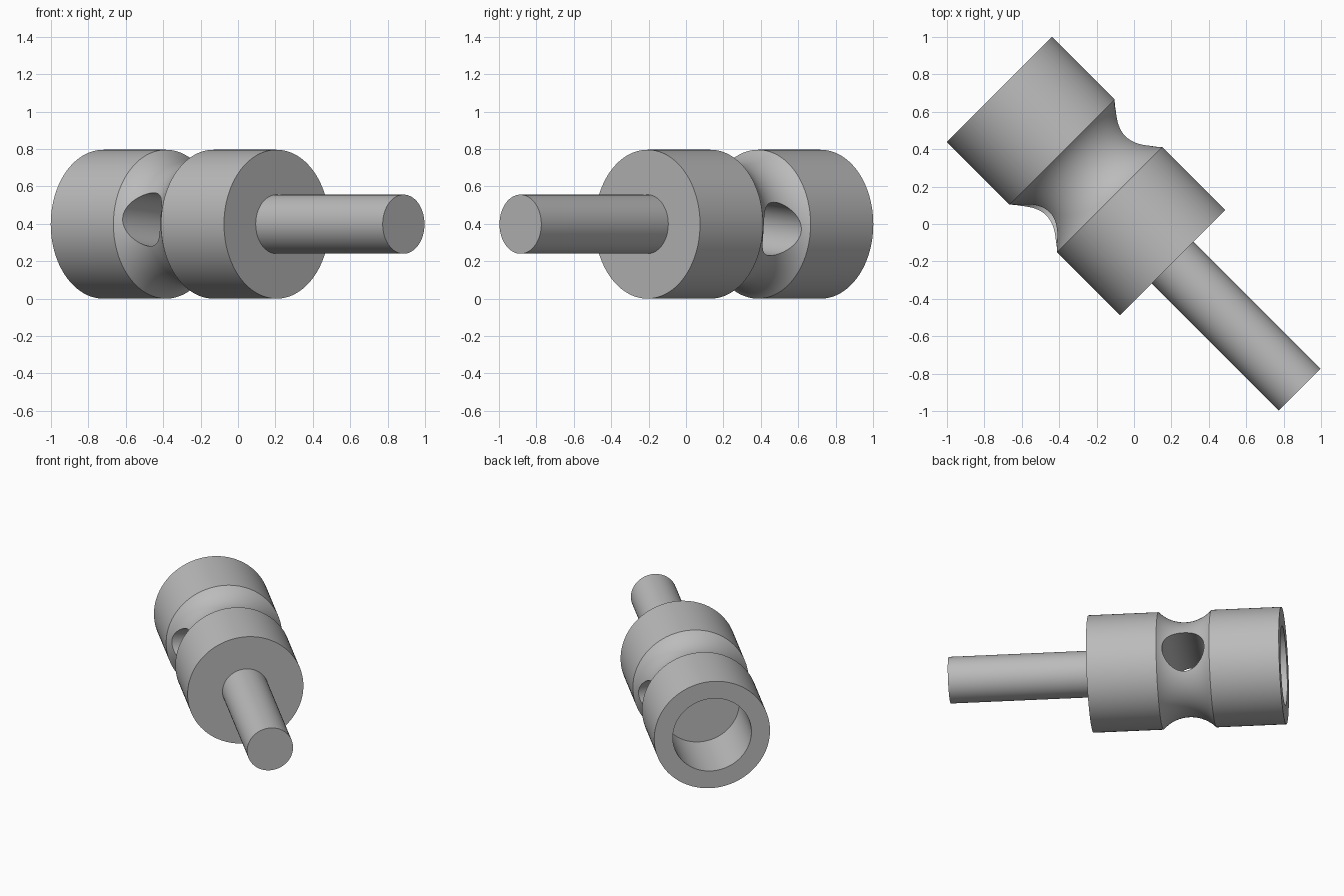
import bpy, bmesh
from math import sin, cos, tau, radians, asin
from mathutils import Matrix, Vector

if "Cube" in bpy.data.objects:
    bpy.data.objects.remove(bpy.data.objects["Cube"])

SEGMENTS = 128
BODY_R, ROD_R, BORE_R, HOLE_R = 0.398, 0.158, 0.27, 0.143
BACK, BORE_END, FRONT, TIP = -1.018, -0.545, 0.292, 1.252
GROOVE_MID, GROOVE_HALF, GROOVE_R = -0.364, 0.18, 0.25

# Single grey finish
grey = bpy.data.materials.new("plain grey")
grey.use_nodes = True
grey.diffuse_color = (0.5, 0.5, 0.5, 1)
grey.node_tree.nodes["Principled BSDF"].inputs["Base Color"].default_value = grey.diffuse_color

# Local z runs along the shaft towards the rod tip, local x is up
axis = Vector((1, -1, 0)).normalized()
up = Vector((0, 0, 1))
side = axis.cross(up)
frame = Matrix((up, side, axis)).transposed().to_4x4()
frame.translation = (0, 0, BODY_R)


def lathe(name, profile, matrix):
    """Turn (radius, height) points about local z and cap both ends."""
    bm = bmesh.new()
    rings = [[bm.verts.new((r * cos(tau * i / SEGMENTS), r * sin(tau * i / SEGMENTS), h))
              for i in range(SEGMENTS)] for r, h in profile]
    for a, b in zip(rings, rings[1:]):
        for i in range(SEGMENTS):
            j = (i + 1) % SEGMENTS
            bm.faces.new((a[i], a[j], b[j], b[i]))
    bm.faces.new(rings[0])
    bm.faces.new(rings[-1])
    bmesh.ops.recalc_face_normals(bm, faces=bm.faces)
    bm.transform(matrix)
    mesh = bpy.data.meshes.new(name)
    bm.to_mesh(mesh)
    bm.free()
    mesh.materials.append(grey)
    obj = bpy.data.objects.new(name, mesh)
    bpy.context.collection.objects.link(obj)
    return obj


def select(obj):
    bpy.ops.object.select_all(action='DESELECT')
    obj.select_set(True)
    bpy.context.view_layer.objects.active = obj


# Body: blind bore at the back, rounded groove around the waist
sweep = asin(GROOVE_HALF / GROOVE_R)
centre_r = BODY_R + GROOVE_R * cos(sweep)
angles = [sweep * (i / 12 - 1) for i in range(25)]
groove = [(centre_r - GROOVE_R * cos(a), GROOVE_MID + GROOVE_R * sin(a)) for a in angles]
body = lathe("socket_body", [(BORE_R, BORE_END), (BORE_R, BACK), (BODY_R, BACK)]
             + groove + [(BODY_R, FRONT)], frame)

# Slightly tilted cross hole through the groove
tilt = Matrix.Rotation(radians(-5), 4, 'Z') @ Matrix.Rotation(radians(-90), 4, 'X')
cutter = lathe("cross_hole_cutter", [(HOLE_R, -0.6), (HOLE_R, 0.6)],
               frame @ Matrix.Translation((0, 0, GROOVE_MID)) @ tilt)
cutter.hide_render = True
cut = body.modifiers.new("cross_hole", 'BOOLEAN')
cut.operation = 'DIFFERENCE'
cut.solver = 'EXACT'
cut.object = cutter
select(body)
bpy.ops.object.modifier_apply(modifier=cut.name)
bpy.data.objects.remove(cutter)

# Rod out of the front face
rod = lathe("rod", [(ROD_R, FRONT - 0.02), (ROD_R, TIP)], frame)

for part in (body, rod):
    select(part)
    bpy.ops.object.shade_smooth_by_angle(angle=radians(30))
